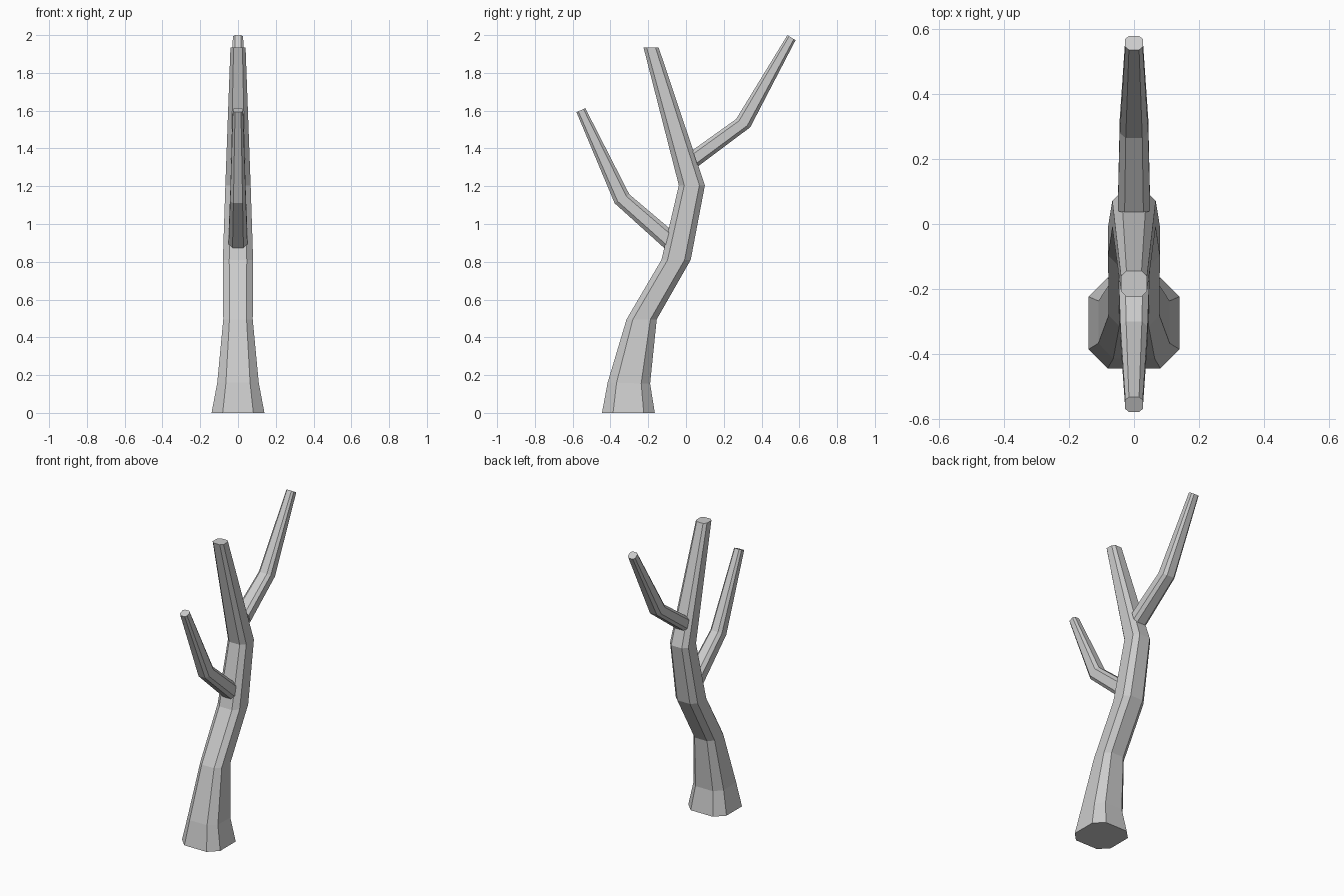
import bpy
import bmesh
from mathutils import Vector

cube = bpy.data.objects.get("Cube")
if cube:
    bpy.data.objects.remove(cube, do_unlink=True)

bark = bpy.data.materials.new("grey_bark")
bark.use_nodes = True
GREY = (0.6, 0.6, 0.6, 1.0)
bark.diffuse_color = GREY
bark.node_tree.nodes["Principled BSDF"].inputs["Base Color"].default_value = GREY

# Chamfered square outline shared by every limb section
FLAT = 0.58
OUTLINE = [(-FLAT, -1), (FLAT, -1), (1, -FLAT), (1, FLAT),
           (FLAT, 1), (-FLAT, 1), (-1, FLAT), (-1, -FLAT)]


def limb(name, sections):
    """Loft sections given as (half width, front (y, z), back (y, z))."""
    bm = bmesh.new()
    rings = []
    for half_width, front, back in sections:
        a, b = Vector((0, *front)), Vector((0, *back))
        centre, half = (a + b) / 2, (b - a) / 2
        rings.append([bm.verts.new(centre + Vector((u * half_width, 0, 0)) + half * v)
                      for u, v in OUTLINE])
    for low, high in zip(rings, rings[1:]):
        for i in range(len(OUTLINE)):
            j = (i + 1) % len(OUTLINE)
            bm.faces.new((low[i], low[j], high[j], high[i]))
    bm.faces.new(rings[0][::-1])
    bm.faces.new(rings[-1])
    bmesh.ops.recalc_face_normals(bm, faces=bm.faces)
    mesh = bpy.data.meshes.new(name)
    bm.to_mesh(mesh)
    bm.free()
    mesh.materials.append(bark)
    obj = bpy.data.objects.new(name, mesh)
    bpy.context.collection.objects.link(obj)
    return obj


# Main trunk, bending backward and then forward
limb("trunk", [
    (0.14, (-0.445, 0), (-0.165, 0)),
    (0.11, (-0.415, 0.16), (-0.19, 0.155)),
    (0.078, (-0.315, 0.495), (-0.155, 0.495)),
    (0.08, (-0.13, 0.81), (0.025, 0.81)),
    (0.067, (-0.038, 1.205), (0.1, 1.205)),
    (0.04, (-0.225, 1.935), (-0.145, 1.935)),
])

# Lower branch, reaching forward
limb("front_branch", [
    (0.05, (-0.112, 0.87), (-0.085, 0.975)),
    (0.042, (-0.378, 1.11), (-0.30, 1.157)),
    (0.027, (-0.58, 1.592), (-0.533, 1.613)),
])

# Upper branch, reaching backward
limb("back_branch", [
    (0.05, (0.034, 1.39), (0.063, 1.305)),
    (0.044, (0.265, 1.555), (0.34, 1.512)),
    (0.027, (0.537, 2.0), (0.58, 1.973)),
])
